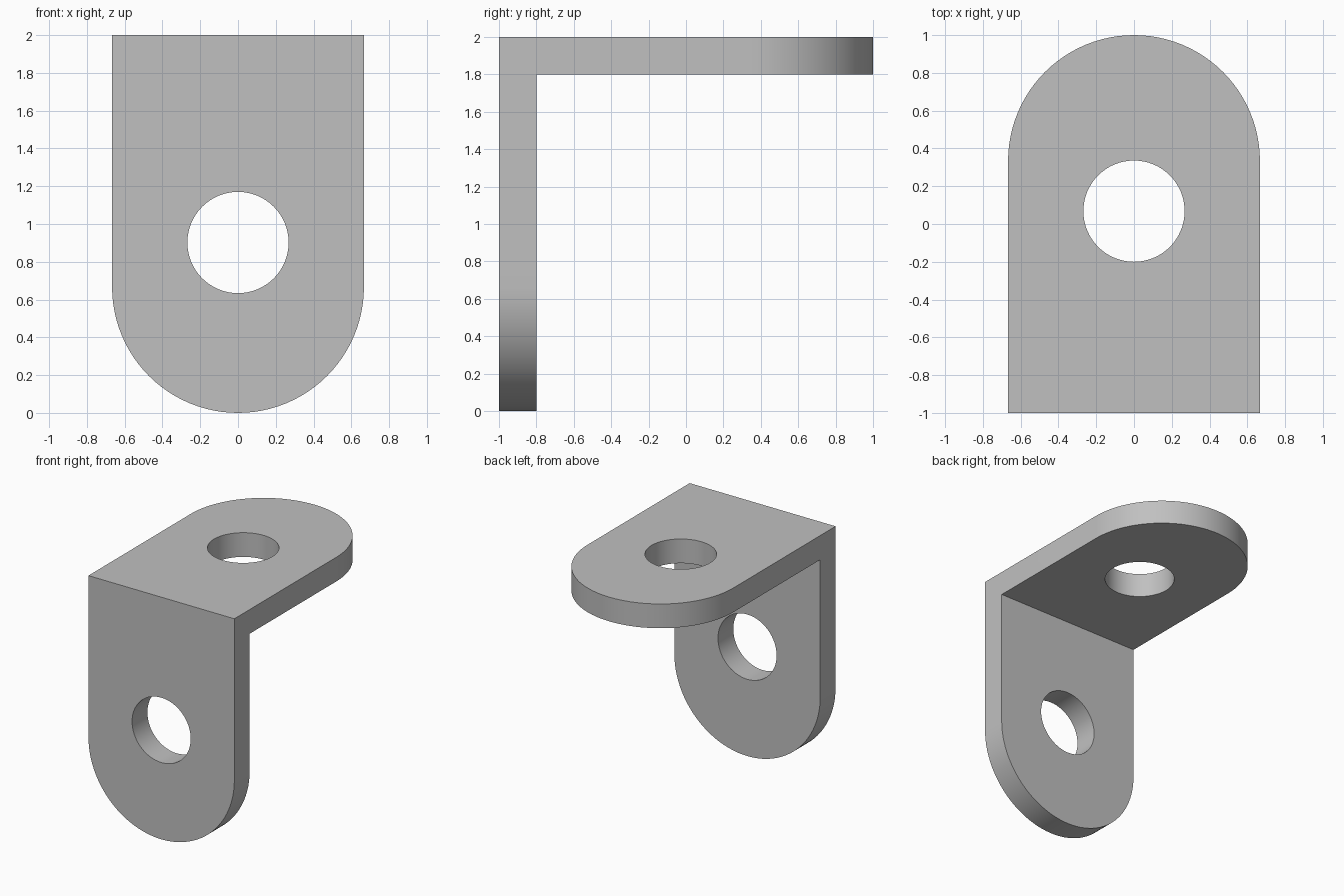
import bpy
import bmesh
from math import cos, sin, pi, radians

cube = bpy.data.objects.get("Cube")
if cube:
    bpy.data.objects.remove(cube, do_unlink=True)

HALF_WIDTH = 2 / 3
LENGTH = 2.0
THICKNESS = 0.2
HOLE_RADIUS = 0.268
ARC_STEPS = 48
HOLE_STEPS = 64


def loop(bm, points, place, depth):
    """Closed edge loop of a flange outline at one depth."""
    verts = [bm.verts.new(place(x, u, depth)) for x, u in points]
    return [bm.edges.new((a, b)) for a, b in zip(verts, verts[1:] + verts[:1])]


def add_flange(bm, place, hole_u):
    """Round-ended plate with a hole, mitred where it meets the other flange."""
    angles = [pi * i / ARC_STEPS for i in range(ARC_STEPS + 1)]
    tip = [(HALF_WIDTH * cos(a), LENGTH - HALF_WIDTH + HALF_WIDTH * sin(a))
           for a in angles]
    hole = [(HOLE_RADIUS * cos(2 * pi * i / HOLE_STEPS),
             hole_u + HOLE_RADIUS * sin(2 * pi * i / HOLE_STEPS))
            for i in range(HOLE_STEPS)]
    faces = []
    for depth in (0, THICKNESS):
        outline = [(HALF_WIDTH, depth)] + tip + [(-HALF_WIDTH, depth)]
        rim = loop(bm, outline, place, depth)
        bore = loop(bm, hole, place, depth)
        bmesh.ops.triangle_fill(bm, use_beauty=True, edges=rim + bore)
        faces.append((rim, bore))
    # Walls of the rim (open at the mitre) and of the bore
    (rim_a, bore_a), (rim_b, bore_b) = faces
    for a, b in list(zip(rim_a[:-1], rim_b[:-1])) + list(zip(bore_a, bore_b)):
        bm.faces.new((a.verts[0], a.verts[1], b.verts[1], b.verts[0]))


# Angle bracket: upright front flange and level top flange, welded at the mitre
bm = bmesh.new()
add_flange(bm, lambda x, u, d: (x, d - 1, 2 - u), 1.098)
add_flange(bm, lambda x, u, d: (x, u - 1, 2 - d), 1.068)
bmesh.ops.remove_doubles(bm, verts=bm.verts, dist=0.0001)
bmesh.ops.recalc_face_normals(bm, faces=bm.faces)
mesh = bpy.data.meshes.new("angle_bracket")
bm.to_mesh(mesh)
bm.free()
bracket = bpy.data.objects.new("angle_bracket", mesh)
bpy.context.collection.objects.link(bracket)

# Plain grey metal
grey = bpy.data.materials.new("grey_metal")
grey.use_nodes = True
colour = (0.53, 0.53, 0.53, 1)
grey.diffuse_color = colour
grey.node_tree.nodes["Principled BSDF"].inputs["Base Color"].default_value = colour
mesh.materials.append(grey)

# Smooth round walls, crisp plate edges
bpy.ops.object.select_all(action="DESELECT")
bracket.select_set(True)
bpy.context.view_layer.objects.active = bracket
bpy.ops.object.shade_smooth_by_angle(angle=radians(30))
